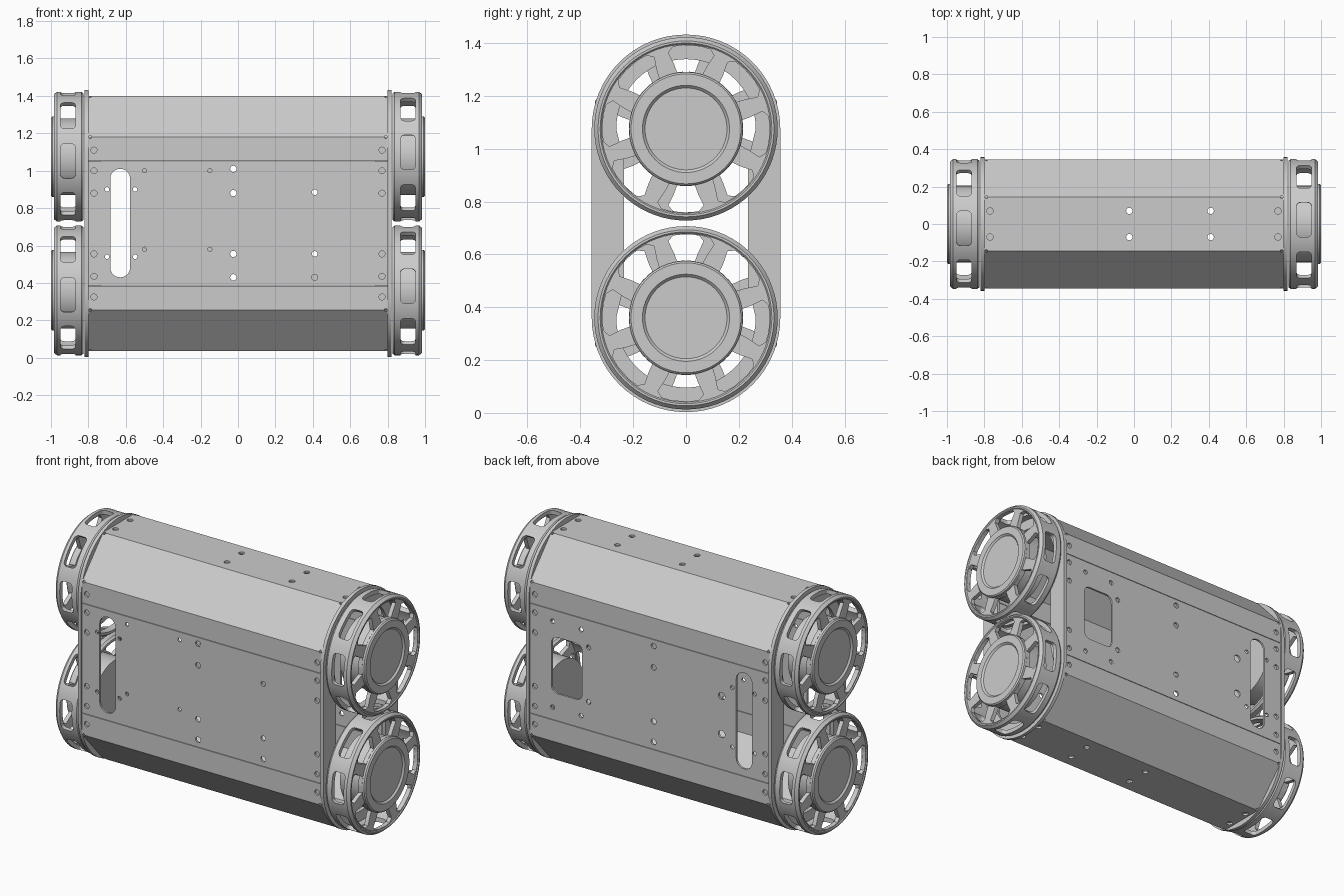
import bpy, bmesh, math
from mathutils import Vector, Matrix

if "Cube" in bpy.data.objects:
    bpy.data.objects.remove(bpy.data.objects["Cube"])

MID = 0.7175          # mid height of the body
AXLE = 0.3575         # wheel axle distance above and below mid height


def prism(bm, pts, vec):
    """Extrude a closed outline along vec."""
    a = [bm.verts.new(p) for p in pts]
    b = [bm.verts.new(Vector(p) + Vector(vec)) for p in pts]
    bm.faces.new(a)
    bm.faces.new(b[::-1])
    for i in range(len(a)):
        j = (i + 1) % len(a)
        bm.faces.new((a[j], a[i], b[i], b[j]))


def make(name, bm):
    bmesh.ops.recalc_face_normals(bm, faces=bm.faces)
    me = bpy.data.meshes.new(name)
    bm.to_mesh(me)
    bm.free()
    ob = bpy.data.objects.new(name, me)
    bpy.context.collection.objects.link(ob)
    return ob


def cut(ob, bm):
    """Subtract the cutter mesh from ob and apply it."""
    tool = make("cutter", bm)
    tool.hide_render = True
    m = ob.modifiers.new("cut", 'BOOLEAN')
    m.object, m.operation, m.solver = tool, 'DIFFERENCE', 'EXACT'
    dg = bpy.context.evaluated_depsgraph_get()
    me = bpy.data.meshes.new_from_object(ob.evaluated_get(dg))
    ob.modifiers.clear()
    ob.data = me
    bpy.data.objects.remove(tool)


def smooth(ob):
    bpy.ops.object.select_all(action='DESELECT')
    ob.select_set(True)
    bpy.context.view_layer.objects.active = ob
    bpy.ops.object.shade_smooth_by_angle(angle=math.radians(25))


def rrect(cx, cy, w, h, r, n=6):
    out = []
    for k, (sx, sy) in enumerate(((1, 1), (-1, 1), (-1, -1), (1, -1))):
        for i in range(n + 1):
            t = math.pi / 2 * (k + i / n)
            out.append((cx + sx * (w / 2 - r) + r * math.cos(t),
                        cy + sy * (h / 2 - r) + r * math.sin(t)))
    return out


def circle(cx, cy, r, n=16):
    return [(cx + r * math.cos(2 * math.pi * i / n), cy + r * math.sin(2 * math.pi * i / n)) for i in range(n)]


def cut_xz(ob, outlines, y0, y1):
    bm = bmesh.new()
    for o in outlines:
        prism(bm, [(x, y0, z) for x, z in o], (0, y1 - y0, 0))
    cut(ob, bm)


def cut_xy(ob, outlines, z0, z1):
    bm = bmesh.new()
    for o in outlines:
        prism(bm, [(x, y, z0) for x, y in o], (0, 0, z1 - z0))
    cut(ob, bm)


def shell(name, z0, t0, t1, x0, x1, sign):
    """Bent-sheet half shell between inward offsets t0 and t1."""
    def half(t):
        p = [(0.345 - t, z0), (0.345 - t, 1.18 - 0.386 * t), (0.145 - 0.443 * t, 1.4 - t)]
        return p + [(-y, z) for y, z in reversed(p)]
    bm = bmesh.new()
    loop = half(t0) + half(t1)[::-1]
    prism(bm, [(x0, y, MID + sign * (z - MID)) for y, z in loop], (x1 - x0, 0, 0))
    return make(name, bm)


# Top and bottom covers, with screw holes and bend reliefs
for s, name in ((1, "top_cover"), (-1, "bottom_cover")):
    ob = shell(name, 1.0515, 0, 0.012, -0.8, 0.8, s)
    side = [circle(x, MID + s * 0.3925, 0.016) for x in (-0.77, 0.77)]
    side += [circle(x, MID + s * 0.4625, 0.008, 8) for x in (-0.79, 0.79)]
    cut_xz(ob, side, -0.5, 0.5)
    flat = [circle(x, y, 0.017) for x in (-0.77, -0.025, 0.41, 0.77) for y in (-0.07, 0.07)]
    flat += [circle(x, y, 0.008, 8) for x in (-0.79, 0.79) for y in (-0.145, 0.145)]
    cut_xy(ob, flat, MID, MID + s)

# Front and back panels
shared = [circle(x, z, 0.016) for x in (-0.77, 0.77) for z in (0.435, 0.555, 0.88, 1.0)]
shared += [circle(-0.025, z, 0.017) for z in (0.43, 0.555, 0.88, 1.01)]
shared += [circle(0.41, z, 0.015) for z in (0.555, 0.885)]
shared += [circle(x, z, 0.012) for x in (-0.7, -0.55) for z in (0.54, 0.9)]
shared += [rrect(-0.63, 0.72, 0.106, 0.58, 0.0525, 8)]
front_only = [circle(x, z, 0.011) for x in (-0.5, -0.15) for z in (0.58, 1.0)] + [circle(0.41, 0.43, 0.016)]
back_only = [rrect(0.555, 0.72, 0.205, 0.34, 0.04)] + [circle(-0.48, z, 0.022) for z in (0.6, 0.83)]
back_only += [circle(x, z, 0.014) for x in (0.46, 0.65) for z in (0.46, 0.98)]
for s, name, extra in ((-1, "front_panel", front_only), (1, "back_panel", back_only)):
    bm = bmesh.new()
    prism(bm, [(-0.8, s * y, z) for y, z in ((0.345, 0.3865), (0.345, 1.0485), (0.333, 1.0485), (0.333, 0.3865))],
          (1.6, 0, 0))
    ob = make(name, bm)
    cut_xz(ob, shared + extra, s * 0.3, s * 0.4)

# Mounting flanges behind the screw rows
for sx in (-1, 1):
    for s in (1, -1):
        shell("end_flange", MID, 0.0125, 0.026, sx * 0.735, sx * 0.802, s)


def stadium(r, waist=None, n=32):
    up = [(r * math.cos(math.pi * i / n), MID + AXLE + r * math.sin(math.pi * i / n)) for i in range(n + 1)]
    if waist:
        h = math.sqrt(r * r - waist * waist)
        up = [(waist, MID + AXLE - h)] + up + [(-waist, MID + AXLE - h)]
    return up + [(-y, 2 * MID - z) for y, z in up]


# End plates with a large opening
bm = bmesh.new()
prism(bm, [(0.8, y, z) for y, z in stadium(0.357)], (0.02, 0, 0))
plate = make("end_plate_right", bm)
bm = bmesh.new()
prism(bm, [(0.7, y, z) for y, z in stadium(0.264, 0.235)], (0.2, 0, 0))
cut(plate, bm)
smooth(plate)
other = bpy.data.objects.new("end_plate_left", plate.data)
other.rotation_euler.z = math.pi
bpy.context.collection.objects.link(other)

# Wheel: lathed rim, face and hub
prof = [(0, 0.99), (0.155, 0.99), (0.165, 1.0), (0.208, 1.0), (0.215, 0.993), (0.215, 0.98),
        (0.32, 0.98), (0.325, 0.985), (0.333, 0.985), (0.347, 0.968), (0.347, 0.838), (0.337, 0.825),
        (0.322, 0.825), (0.322, 0.955), (0.205, 0.955), (0.205, 0.825), (0, 0.825)]
bm = bmesh.new()
vs = [bm.verts.new((x, 0, r)) for r, x in prof]
es = [bm.edges.new(p) for p in zip(vs, vs[1:])]
bmesh.ops.spin(bm, geom=vs + es, cent=(0, 0, 0), axis=(1, 0, 0), angle=2 * math.pi, steps=72)
bmesh.ops.remove_doubles(bm, verts=bm.verts, dist=1e-5)
wheel = make("wheel_right_top", bm)

# Eight tapered face windows and eight tread slots
win = [(0.217, -13), (0.25, -14.5), (0.297, -17), (0.315, -13), (0.317, -6),
       (0.317, 6), (0.315, 13), (0.297, 17), (0.25, 14.5), (0.217, 13), (0.217, 0)]
faces, slots = bmesh.new(), bmesh.new()
for k in range(8):
    turn = Matrix.Rotation(math.radians(45 * k - 4), 3, 'X')
    prism(faces, [turn @ Vector((0.94, r * math.cos(math.radians(a)), r * math.sin(math.radians(a))))
                  for r, a in win], (0.1, 0, 0))
    prism(slots, [turn @ Vector((x, 0.29, z)) for x, z in rrect(0.909, 0, 0.08, 0.185, 0.022)],
          turn @ Vector((0, 0.1, 0)))
cut(wheel, faces)
cut(wheel, slots)
smooth(wheel)
wheel.location.z = MID + AXLE
for name, s, rot in (("wheel_right_bottom", -1, 0), ("wheel_left_top", 1, math.pi), ("wheel_left_bottom", -1, math.pi)):
    w = bpy.data.objects.new(name, wheel.data)
    w.location.z = MID + s * AXLE
    w.rotation_euler.z = rot
    bpy.context.collection.objects.link(w)
